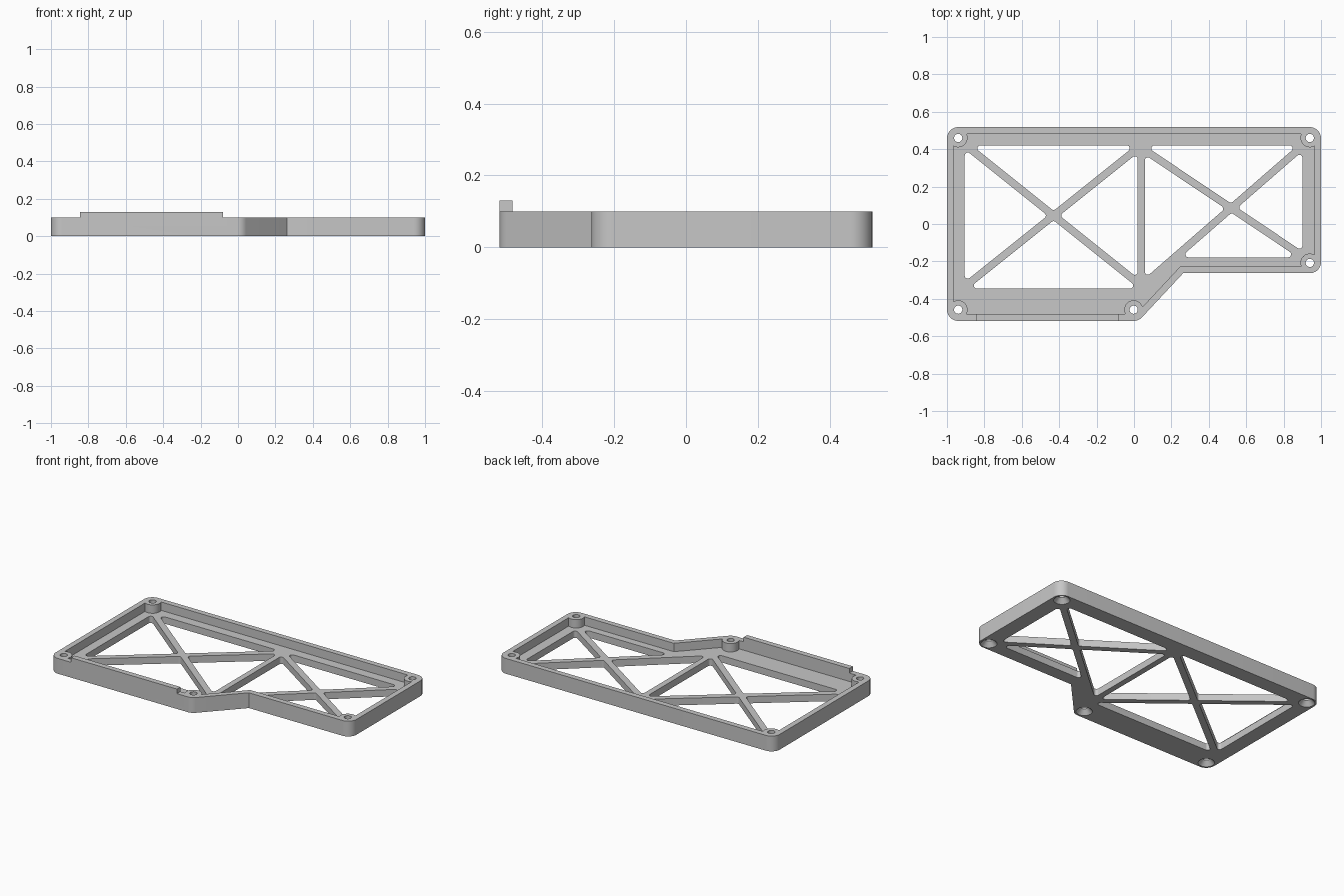
import bpy, bmesh
from math import sin, sqrt
from mathutils import Vector

cube = bpy.data.objects.get("Cube")
if cube:
    bpy.data.objects.remove(cube, do_unlink=True)

HEIGHT, FLOOR, WALL = 0.1, 0.045, 0.036
BRACE = 0.02        # half width of a brace

grey = bpy.data.materials.new("grey plastic")
grey.use_nodes = True
grey.diffuse_color = (0.57, 0.57, 0.57, 1)
grey.node_tree.nodes["Principled BSDF"].inputs["Base Color"].default_value = grey.diffuse_color


def make_object(name, bm):
    bmesh.ops.recalc_face_normals(bm, faces=bm.faces)
    mesh = bpy.data.meshes.new(name)
    bm.to_mesh(mesh)
    bm.free()
    mesh.materials.append(grey)
    obj = bpy.data.objects.new(name, mesh)
    bpy.context.collection.objects.link(obj)
    return obj


def prism(name, points, z0, z1):
    bm = bmesh.new()
    face = bm.faces.new([bm.verts.new((p[0], p[1], z0)) for p in points])
    top = bmesh.ops.extrude_face_region(bm, geom=[face], use_keep_orig=True)["geom"]
    moved = [v for v in top if isinstance(v, bmesh.types.BMVert)]
    bmesh.ops.translate(bm, verts=moved, vec=(0, 0, z1 - z0))
    return make_object(name, bm)


def cone(name, x, y, z0, z1, r0, r1):
    bm = bmesh.new()
    bmesh.ops.create_cone(bm, cap_ends=True, segments=48, radius1=r0, radius2=r1, depth=z1 - z0)
    bmesh.ops.translate(bm, verts=bm.verts, vec=(x, y, (z0 + z1) / 2))
    return make_object(name, bm)


def combine(target, tool, operation="DIFFERENCE"):
    mod = target.modifiers.new("combine", "BOOLEAN")
    mod.object, mod.operation, mod.solver = tool, operation, "EXACT"
    bpy.context.view_layer.objects.active = target
    bpy.ops.object.modifier_apply(modifier=mod.name)
    bpy.data.objects.remove(tool, do_unlink=True)


def rounded(points, radii, steps=10):
    """Replace each corner with a circular arc."""
    out = []
    for i, p in enumerate(points):
        p, r = Vector(p), radii[i]
        if r == 0:
            out.append(p)
            continue
        a = (Vector(points[i - 1]) - p).normalized()
        b = (Vector(points[(i + 1) % len(points)]) - p).normalized()
        centre = p + (a + b).normalized() * (r / sin(a.angle(b) / 2))
        reach = sqrt((centre - p).length_squared - r * r)
        start, end = p + a * reach - centre, p + b * reach - centre
        for k in range(steps + 1):
            out.append(centre + start.slerp(end, k / steps).normalized() * r)
    return out


def inset(points, d):
    """Offset a counter-clockwise outline inwards."""
    out = []
    for i, p in enumerate(points):
        p = Vector(p)
        u = (p - Vector(points[i - 1])).normalized()
        v = (Vector(points[(i + 1) % len(points)]) - p).normalized()
        n, m = Vector((-u.y, u.x)), Vector((-v.y, v.x))
        out.append(p + (n + m) * (d / (1 + n.dot(m))))
    return out


def brace_windows(cx, cy, fall, rise, x0, x1, y0, y1):
    """Four triangles left open by a pair of crossing braces."""
    f, r = BRACE * sqrt(1 + fall ** 2), BRACE * sqrt(1 + rise ** 2)

    def tri(sf, sr, side, value):
        # brace edges: y = cy - fall*dx + sf*f  and  y = cy + rise*dx + sr*r
        dx = (sf * f - sr * r) / (fall + rise)
        apex = (cx + dx, cy + rise * dx + sr * r)
        if side == "x":
            d = value - cx
            ends = [(value, cy - fall * d + sf * f), (value, cy + rise * d + sr * r)]
        else:
            d = value - cy
            ends = [(cx + (sf * f - d) / fall, value), (cx + (d - sr * r) / rise, value)]
        return [apex] + ends

    return [tri(1, 1, "y", y1), tri(-1, -1, "y", y0), tri(-1, 1, "x", x0), tri(1, -1, "x", x1)]


# Outer shell
outline = [(-1, -0.518), (0.025, -0.518), (0.263, -0.263), (1, -0.263), (1, 0.518), (-1, 0.518)]
frame = prism("tray_frame", rounded(outline, [0.06, 0.06, 0, 0.06, 0.06, 0.06]), 0, HEIGHT)

# Raised lip on the front wall
lip = prism("front_lip", [(-0.845, -0.518), (-0.08, -0.518), (-0.08, -0.482), (-0.845, -0.482)], 0.08, 0.13)
combine(frame, lip, "UNION")

# Pocket, leaving round screw bosses standing
screws = [(-0.94, -0.458), (-0.002, -0.458), (0.94, -0.208), (0.94, 0.46), (-0.94, 0.46)]
pocket = prism("pocket", inset(outline, WALL), FLOOR, 0.2)
for x, y in screws:
    combine(pocket, cone("boss", x, y, 0, 0.3, 0.05, 0.05))
combine(frame, pocket)

# Triangular floor openings
openings = brace_windows(-0.43, 0.045, 0.8, 0.8, -0.905, 0.02, -0.345, 0.42)
openings += brace_windows(0.52, 0.085, 0.67, 0.87, 0.058, 0.9, -0.178, 0.42)
for triangle in openings:
    combine(frame, prism("opening", rounded(triangle, [0.016] * 3), -0.1, 0.08))

# Screw holes with countersinks underneath
for x, y in screws:
    combine(frame, cone("shank", x, y, -0.1, 0.2, 0.022, 0.022))
    combine(frame, cone("countersink", x, y, -0.01, 0.03, 0.057, 0.022))

bpy.ops.object.select_all(action="DESELECT")
frame.select_set(True)
bpy.context.view_layer.objects.active = frame
bpy.ops.object.shade_smooth_by_angle(angle=0.5)
